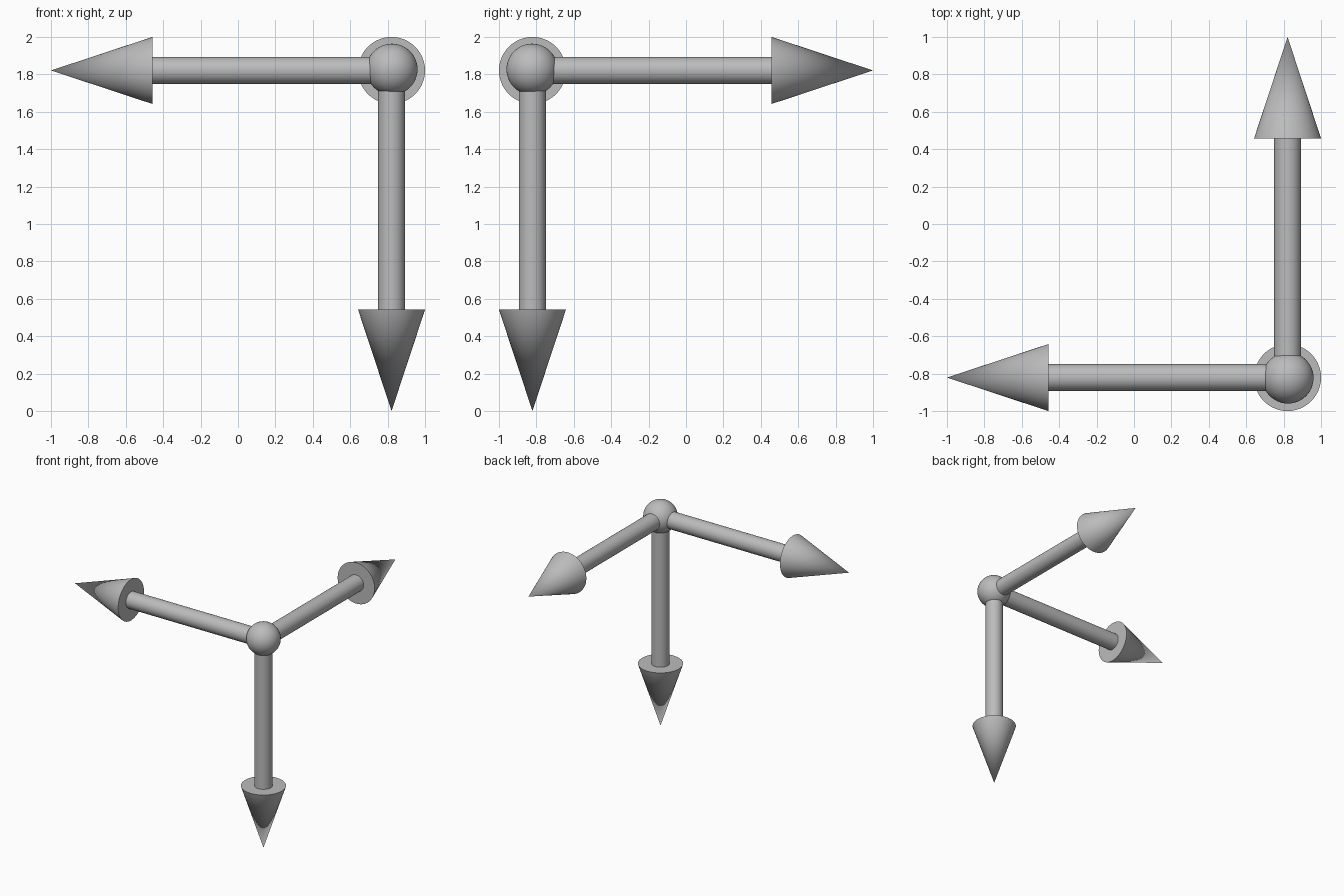
import bpy
from math import radians
from mathutils import Vector

if "Cube" in bpy.data.objects:
    bpy.data.objects.remove(bpy.data.objects["Cube"], do_unlink=True)

grey = bpy.data.materials.new("plain_grey")
grey.use_nodes = True
colour = (0.5, 0.5, 0.5, 1)
grey.diffuse_color = colour
grey.node_tree.nodes["Principled BSDF"].inputs["Base Color"].default_value = colour

SHAFT_RADIUS, HEAD_RADIUS = 0.072, 0.179
HEAD_LENGTH, ARM_LENGTH = 0.542, 1.821
ORIGIN = Vector((0.821, -0.821, 1.821))
SIDES = 48


def finish(name):
    obj = bpy.context.object
    obj.name = name
    obj.data.materials.append(grey)
    bpy.ops.object.shade_smooth_by_angle(angle=radians(30))


# One arrow: a shaft from the joint and a cone head at its end
def arrow(name, direction):
    direction = Vector(direction)
    rotation = direction.to_track_quat("Z", "Y").to_euler()
    shaft_length = ARM_LENGTH - HEAD_LENGTH
    bpy.ops.mesh.primitive_cylinder_add(
        vertices=SIDES, radius=SHAFT_RADIUS, depth=shaft_length,
        location=ORIGIN + direction * shaft_length / 2, rotation=rotation)
    finish(name + "_shaft")
    bpy.ops.mesh.primitive_cone_add(
        vertices=SIDES, radius1=HEAD_RADIUS, radius2=0, depth=HEAD_LENGTH,
        location=ORIGIN + direction * (ARM_LENGTH - HEAD_LENGTH / 2), rotation=rotation)
    finish(name + "_head")


arrow("right_arrow", (-1, 0, 0))
arrow("back_arrow", (0, 1, 0))
arrow("down_arrow", (0, 0, -1))

# Ball joint at the corner
bpy.ops.mesh.primitive_uv_sphere_add(
    segments=SIDES, ring_count=24, radius=0.137, location=(0.823, -0.823, 1.827))
finish("corner_ball")
